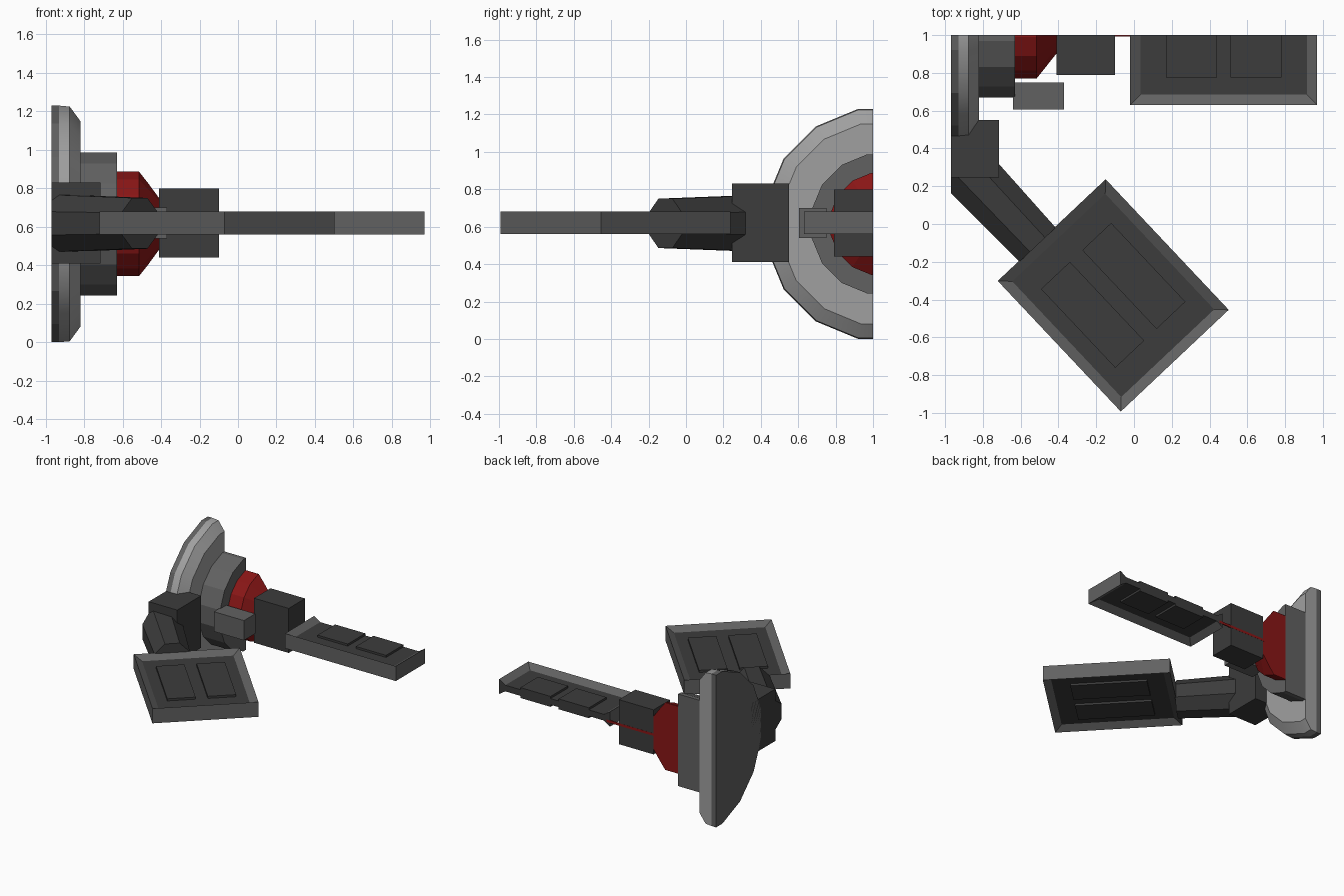
import bpy, bmesh, math
from mathutils import Matrix, Vector

if "Cube" in bpy.data.objects:
    bpy.data.objects.remove(bpy.data.objects["Cube"])

CY, CZ = 1.043, 0.615          # shared axis of the dish, hub and cone
X_CUT, Y_CUT = -0.97, 1.0      # flat cut planes of the model


def material(name, rgb):
    m = bpy.data.materials.new(name)
    m.diffuse_color = (*rgb, 1)
    m.use_nodes = True
    m.node_tree.nodes["Principled BSDF"].inputs["Base Color"].default_value = m.diffuse_color
    return m


DARK = material("dark_grey", (0.045, 0.045, 0.045))
MID = material("mid_grey", (0.12, 0.12, 0.12))
LIGHT = material("light_grey", (0.35, 0.35, 0.35))
RED = material("red", (0.25, 0.008, 0.008))


def clip(bm, co, no):
    """Trim everything beyond a plane and close the cut."""
    geom = bm.verts[:] + bm.edges[:] + bm.faces[:]
    bmesh.ops.bisect_plane(bm, geom=geom, plane_co=co, plane_no=no, clear_outer=True)
    open_edges = [e for e in bm.edges if e.is_boundary]
    if open_edges:
        bmesh.ops.holes_fill(bm, edges=open_edges, sides=0)


def finish(bm, name, mat, trim=True):
    if trim:
        clip(bm, (0, Y_CUT, 0), (0, 1, 0))
        clip(bm, (X_CUT, 0, 0), (-1, 0, 0))
    bmesh.ops.recalc_face_normals(bm, faces=bm.faces[:])
    me = bpy.data.meshes.new(name)
    bm.to_mesh(me)
    bm.free()
    ob = bpy.data.objects.new(name, me)
    bpy.context.collection.objects.link(ob)
    me.materials.append(mat)
    return ob


def box_bm(lo, hi):
    bm = bmesh.new()
    bmesh.ops.create_cube(bm, size=1)
    lo, hi = Vector(lo), Vector(hi)
    for v in bm.verts:
        v.co = Vector(lo[i] + (v.co[i] + 0.5) * (hi[i] - lo[i]) for i in range(3))
    return bm


def box(name, lo, hi, mat, trim=True):
    return finish(box_bm(lo, hi), name, mat, trim)


def loft(rings):
    """Skin a list of closed rings and cap both ends."""
    bm = bmesh.new()
    loops = [[bm.verts.new(p) for p in r] for r in rings]
    n = len(loops[0])
    for a, b in zip(loops, loops[1:]):
        for i in range(n):
            j = (i + 1) % n
            bm.faces.new((a[i], a[j], b[j], b[i]))
    bm.faces.new(loops[0][::-1])
    bm.faces.new(loops[-1])
    return bm


def ngon(n, apothem):
    r = apothem / math.cos(math.pi / n)
    return [(r * math.cos(math.tau * (i + 0.5) / n), r * math.sin(math.tau * (i + 0.5) / n))
            for i in range(n)]


def turned(name, profile, mat, n=16):
    """Sixteen-sided turned part along x; profile is (x, radius)."""
    return finish(loft([[(x, CY + a, CZ + b) for a, b in ngon(n, r)] for x, r in profile]),
                  name, mat)


def panel(name, center, angle, length, width, cell_len, cell_wid, cell_off):
    """Framed panel, recessed on both faces, with two raised cells."""
    place = Matrix.Translation((*center, CZ + 0.005)) @ Matrix.Rotation(angle, 4, 'Z')
    bm = box_bm((-length / 2, -width / 2, -0.06), (length / 2, width / 2, 0.06))
    for s in (1, -1):
        bm.normal_update()
        face = [f for f in bm.faces if f.normal.z * s > 0.9]
        bmesh.ops.inset_region(bm, faces=face, thickness=0.077)
        bmesh.ops.translate(bm, verts=face[0].verts[:], vec=(0, 0, -0.035 * s))
        face[0].material_index = 1
    bm.transform(place)
    frame = finish(bm, name + "_frame", MID)
    frame.data.materials.append(DARK)
    for k, s in enumerate((-1, 1)):
        y = s * cell_off
        bm = box_bm((-cell_len / 2, y - cell_wid / 2, -0.042),
                    (cell_len / 2, y + cell_wid / 2, 0.042))
        bm.transform(place)
        finish(bm, f"{name}_cell_{k + 1}", DARK)


# Dish with bevelled front and dark back rim
dish = turned("dish", [(-0.93, 0.615), (-0.875, 0.61), (-0.82, 0.535)], LIGHT)
turned("dish_rim", [(-0.99, 0.615), (-0.93, 0.615)], MID)
bpy.context.view_layer.objects.active = dish
dish.select_set(True)
bpy.ops.object.shade_smooth_by_angle(angle=math.radians(32))

# Hub and red cone
turned("hub", [(-0.82, 0.372), (-0.63, 0.372)], MID)
turned("red_cone", [(-0.63, 0.272), (-0.515, 0.272), (-0.41, 0.14)], RED)

# Mount block, small side block and the thin red rod on the cut face
box("mount_block", (-0.41, 0.79, 0.44), (-0.10, 1.2, 0.80), DARK)
box("side_block", (-0.64, 0.605, 0.54), (-0.37, 0.75, 0.70), MID)
box("red_rod", (-0.42, 0.993, 0.59), (0.01, 1.001, 0.61), RED, trim=False)

# Arm joint on the dish edge
box("arm_joint", (-0.97, 0.245, 0.41), (-0.715, 0.55, 0.83), DARK)

# Eight-sided arm, slightly tapered, running diagonally to the front panel
ANG = math.radians(-46.7)
U = Vector((math.cos(ANG), math.sin(ANG), 0))
V = Vector((-U.y, U.x, 0))
rings = []
for u, r in ((-0.85, 0.148), (-0.27, 0.132)):
    c = U * u + V * -0.447 + Vector((0, 0, CZ + 0.003))
    rings.append([c + V * a + Vector((0, 0, b)) for a, b in ngon(8, r)])
finish(loft(rings), "arm", DARK)

# Panels: diagonal one in front, straight one cut off at the back
panel("front_panel", (-0.11, -0.378), ANG, 0.95, 0.785, 0.573, 0.21, 0.15)
panel("back_panel", (0.475, 1.23), math.radians(-90), 1.20, 0.99, 0.91, 0.27, 0.1715)
